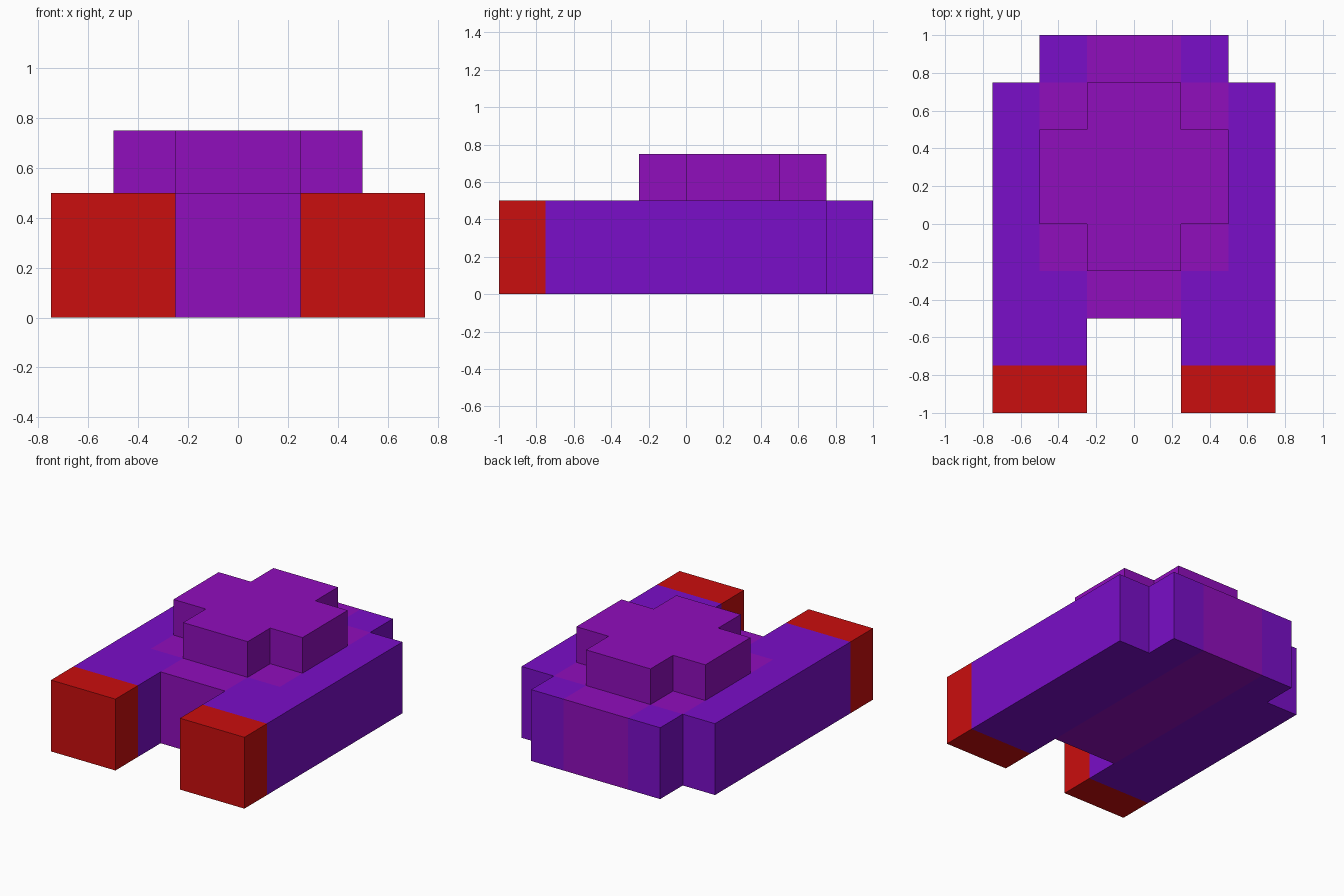
import bpy, bmesh, math
from mathutils import Vector

cube = bpy.data.objects.get("Cube")
if cube:
    bpy.data.objects.remove(cube, do_unlink=True)

U = 0.25  # block size


def material(name, rgb):
    linear = [((c / 255 + 0.055) / 1.055) ** 2.4 if c > 10 else c / 255 / 12.92 for c in rgb]
    mat = bpy.data.materials.new(name)
    mat.use_nodes = True
    mat.diffuse_color = (*linear, 1)
    mat.node_tree.nodes["Principled BSDF"].inputs["Base Color"].default_value = (*linear, 1)
    return mat


red = material("red", (202, 14, 14))
violet = material("violet", (122, 14, 200))
purple = material("purple", (144, 14, 188))


def block(x0, x1, y0, y1, z0, z1):
    """Set of unit cells filling a box, in block units."""
    return {(x, y, z) for x in range(x0, x1) for y in range(y0, y1) for z in range(z0, z1)}


def mirrored(cells):
    return {(-1 - x, y, z) for x, y, z in cells}


# Central body, plus-shaped turret and the collar set into the deck below it
spine = block(-1, 1, -2, 4, 0, 2)
turret = block(-1, 1, -1, 3, 2, 3) | block(-2, 2, 0, 2, 2, 3)
left_collar = block(1, 2, -1, 3, 1, 2)

# Long side bodies, stepped in at the back, with end caps at the front
left_side = (block(1, 3, -3, 3, 0, 2) | block(1, 2, 3, 4, 0, 2)) - left_collar
left_cap = block(1, 3, -4, -3, 0, 2)

parts = {"central_body": (spine, purple), "turret": (turret, purple)}
for name, cells, mat in (("deck_collar", left_collar, purple),
                         ("side_body", left_side, violet),
                         ("front_cap", left_cap, red)):
    parts["left_" + name] = (cells, mat)
    parts["right_" + name] = (mirrored(cells), mat)

solid = set().union(*(cells for cells, _ in parts.values()))


def build(name, cells, mat):
    """Skin the cells, leaving out faces buried against other cells."""
    bm = bmesh.new()
    for cell in cells:
        centre = Vector(cell) + Vector((0.5, 0.5, 0.5))
        for axis in range(3):
            for sign in (-1, 1):
                n = Vector((0, 0, 0))
                n[axis] = sign
                if tuple(int(c + d) for c, d in zip(cell, n)) in solid:
                    continue
                u = Vector((0, 0, 0))
                u[(axis + 1) % 3] = 0.5
                v = n.cross(u)
                mid = centre + n * 0.5
                corners = (mid - u - v, mid + u - v, mid + u + v, mid - u + v)
                bm.faces.new([bm.verts.new(p * U) for p in corners])
    bmesh.ops.remove_doubles(bm, verts=bm.verts, dist=0.001)
    bmesh.ops.dissolve_limit(bm, angle_limit=math.radians(1), verts=bm.verts, edges=bm.edges)
    mesh = bpy.data.meshes.new(name)
    bm.to_mesh(mesh)
    bm.free()
    mesh.materials.append(mat)
    bpy.context.collection.objects.link(bpy.data.objects.new(name, mesh))


for part_name, (part_cells, part_mat) in parts.items():
    build(part_name, part_cells, part_mat)
